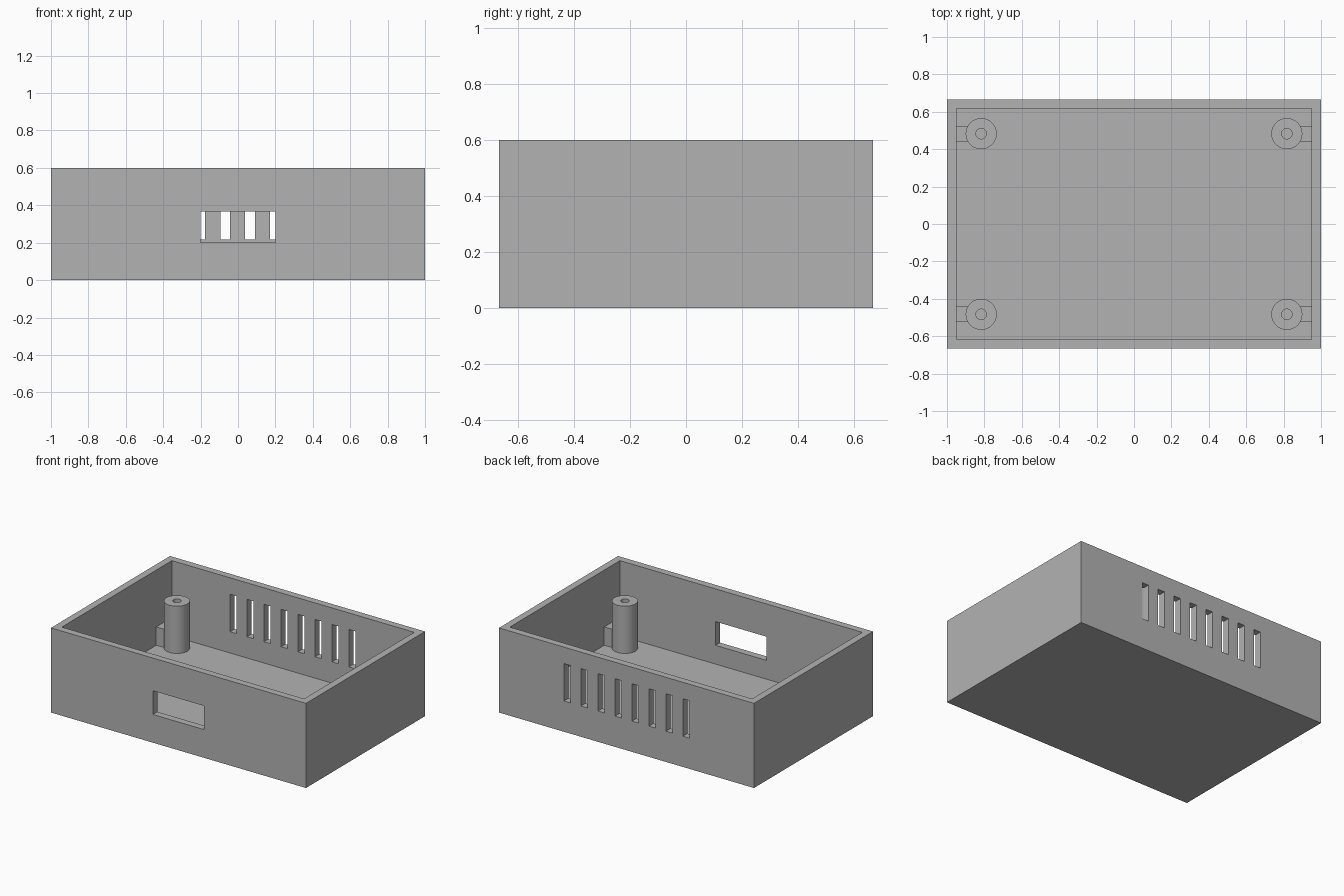
import bpy
import bmesh
import math
from mathutils import Vector

# Remove the default cube
if "Cube" in bpy.data.objects:
    bpy.data.objects.remove(bpy.data.objects["Cube"], do_unlink=True)

# Main dimensions
WIDTH, DEPTH, HEIGHT = 2.0, 4 / 3, 0.6
WALL, FLOOR = 0.05, 0.067
POST_X, POST_Y, POST_TOP = 0.817, 0.483, 0.402
POST_R, HOLE_R = 0.083, 0.028

# Single plastic colour
grey = bpy.data.materials.new("grey plastic")
grey.use_nodes = True
colour = (0.45, 0.45, 0.45, 1)
grey.diffuse_color = colour
grey.node_tree.nodes["Principled BSDF"].inputs["Base Color"].default_value = colour


def make_object(name, bm):
    bmesh.ops.recalc_face_normals(bm, faces=bm.faces)
    mesh = bpy.data.meshes.new(name)
    bm.to_mesh(mesh)
    bm.free()
    mesh.materials.append(grey)
    obj = bpy.data.objects.new(name, mesh)
    bpy.context.collection.objects.link(obj)
    return obj


def box(name, low, high):
    low, high = Vector(low), Vector(high)
    bm = bmesh.new()
    bmesh.ops.create_cube(bm, size=1)
    bmesh.ops.scale(bm, vec=high - low, verts=bm.verts)
    bmesh.ops.translate(bm, vec=(low + high) / 2, verts=bm.verts)
    return make_object(name, bm)


def tube(name, x, y):
    """Hollow post turned from a rectangular section."""
    bm = bmesh.new()
    section = [(HOLE_R, FLOOR), (POST_R, FLOOR), (POST_R, POST_TOP), (HOLE_R, POST_TOP)]
    verts = [bm.verts.new((r, 0, z)) for r, z in section]
    edges = [bm.edges.new((verts[i], verts[i - 1])) for i in range(len(verts))]
    bmesh.ops.spin(bm, geom=verts + edges, cent=(0, 0, 0), axis=(0, 0, 1),
                   angle=math.tau, steps=48, use_duplicate=False)
    bmesh.ops.remove_doubles(bm, verts=bm.verts, dist=0.0001)
    bmesh.ops.translate(bm, vec=(x, y, 0), verts=bm.verts)
    return make_object(name, bm)


def cut(target, cutter):
    cutter.hide_render = True
    mod = target.modifiers.new("cut", "BOOLEAN")
    mod.operation = "DIFFERENCE"
    mod.solver = "EXACT"
    mod.object = cutter
    bpy.ops.object.select_all(action="DESELECT")
    bpy.context.view_layer.objects.active = target
    target.select_set(True)
    bpy.ops.object.modifier_apply(modifier=mod.name)
    bpy.data.objects.remove(cutter, do_unlink=True)


# Open-topped enclosure
hx, hy = WIDTH / 2, DEPTH / 2
shell = box("enclosure_shell", (-hx, -hy, 0), (hx, hy, HEIGHT))
cut(shell, box("cavity_cutter", (WALL - hx, WALL - hy, FLOOR),
               (hx - WALL, hy - WALL, HEIGHT + 0.1)))

# Connector opening in the front wall
cut(shell, box("window_cutter", (-0.2, -hy - 0.05, 0.2), (0.2, -hy + 0.1, 0.368)))

# Row of ventilation slots in the back wall
for i in range(8):
    x = (i - 3.5) * 0.1333 - 0.002
    cut(shell, box("slot_cutter", (x - 0.026, hy - 0.1, 0.218),
                   (x + 0.026, hy + 0.05, 0.483)))

# Corner screw posts, each braced to its side wall by a rib
for side, sx in (("left", 1), ("right", -1)):
    for end, sy in (("front", -1), ("back", 1)):
        x, y = sx * POST_X, sy * POST_Y
        post = tube(f"{end}_{side}_post", x, y)
        bpy.ops.object.select_all(action="DESELECT")
        bpy.context.view_layer.objects.active = post
        post.select_set(True)
        bpy.ops.object.shade_smooth_by_angle(angle=math.radians(30))
        x0, x1 = sorted((x + sx * 0.06, sx * (hx - WALL)))
        box(f"{end}_{side}_rib", (x0, y - 0.042, FLOOR), (x1, y + 0.042, 0.197))
